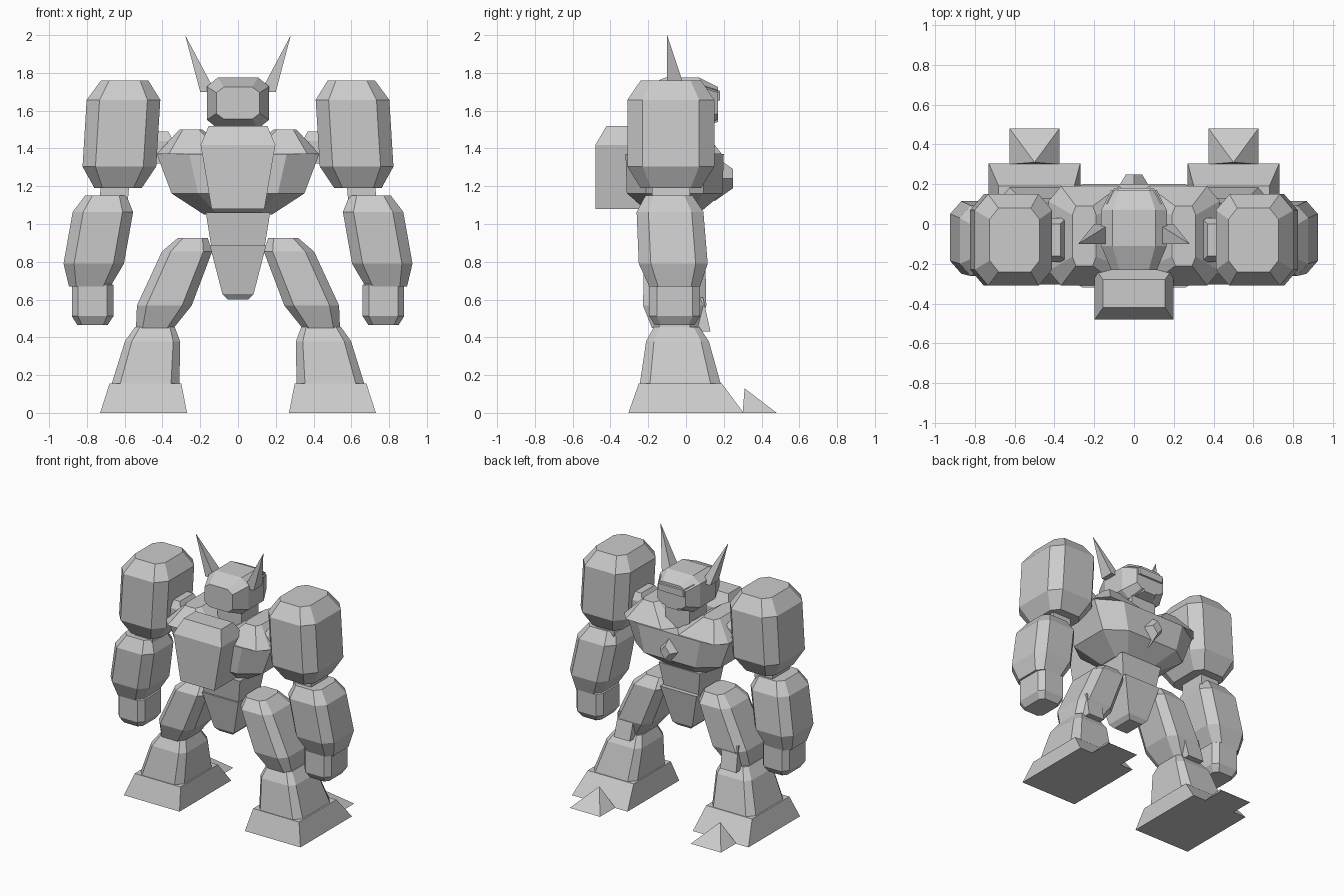
import bpy
import bmesh
from mathutils import Vector

cube = bpy.data.objects.get("Cube")
if cube:
    bpy.data.objects.remove(cube)

grey = bpy.data.materials.new("plain_grey")
grey.use_nodes = True
colour = (0.6, 0.6, 0.6, 1)
grey.diffuse_color = colour
grey.node_tree.nodes["Principled BSDF"].inputs["Base Color"].default_value = colour


def outline(width, height, cut):
    """Rectangle with its corners cut by a fraction of each half side."""
    a, b = width / 2, height / 2
    c, d = a * (1 - cut), b * (1 - cut)
    return [(c, -b), (a, -d), (a, d), (c, b), (-c, b), (-a, d), (-a, -d), (-c, -b)]


def block(name, low, high, base, crown, cut=0, caps=(0, 0), lip=0, upright=True, side=1):
    """Tapered solid between two centres; each capped end narrows by the lip."""
    low, high, base, crown = map(Vector, (low, high, base, crown))
    first, last = caps
    stations = [(0, lip if first else 0), (1, lip if last else 0)]
    if last:
        stations.insert(1, (1 - last, 0))
    if first:
        stations.insert(1, (first, 0))

    bm = bmesh.new()
    rings = []
    for t, inset in stations:
        centre = low.lerp(high, t)
        width, height = base.lerp(crown, t)
        ring = []
        for u, v in outline(width - 2 * inset, height - 2 * inset, cut):
            point = centre + Vector((u, v, 0) if upright else (u, 0, v))
            point.x *= side
            ring.append(bm.verts.new(point))
        rings.append(ring)

    for lower, upper in zip(rings, rings[1:]):
        for i in range(len(lower)):
            bm.faces.new((lower[i - 1], lower[i], upper[i], upper[i - 1]))
    bm.faces.new(rings[0])
    bm.faces.new(rings[-1])
    bmesh.ops.remove_doubles(bm, verts=bm.verts, dist=0.0001)
    bmesh.ops.recalc_face_normals(bm, faces=bm.faces)

    mesh = bpy.data.meshes.new(name)
    bm.to_mesh(mesh)
    bm.free()
    mesh.materials.append(grey)
    bpy.context.collection.objects.link(bpy.data.objects.new(name, mesh))


def pair(name, *shape, **options):
    """Build a part on the left and mirror it to the right."""
    block("left_" + name, *shape, side=1, **options)
    block("right_" + name, *shape, side=-1, **options)


point = (0, 0)

# Torso: a faceted chest with raised shoulders either side of the collar
block("chest", low=(0, -.06, 1.05), high=(0, -.06, 1.37),
      base=(.62, .5), crown=(.86, .52), cut=.4, caps=(.35, 0), lip=.13)
block("chest_keel", low=(0, .05, 1), high=(0, -.06, 1.06), base=point, crown=(.3, .2))
pair("chest_shoulder", (.22, -.06, 1.37), (.25, -.06, 1.5), (.42, .5), (.12, .3), cut=.3)
block("chest_gem", low=(0, .15, 1.24), high=(0, .25, 1.24),
      base=(.2, .24), crown=(.08, .1), cut=1, upright=False)
block("backpack", low=(0, -.35, 1.08), high=(0, -.35, 1.52),
      base=(.28, .26), crown=(.43, .26), caps=(0, .23), lip=.06)
block("waist", low=(0, -.07, .87), high=(0, -.07, 1.06), base=(.28, .25), crown=(.34, .3))
block("pelvis", low=(0, -.06, .6), high=(0, -.06, .89),
      base=(.15, .2), crown=(.3, .3), caps=(.1, 0), lip=.02)

# Head, with its axis running from back to front
block("neck", low=(0, 0, 1.3), high=(0, 0, 1.54), base=(.2, .2), crown=(.2, .2))
block("head", low=(0, -.23, 1.64), high=(0, .17, 1.64), base=(.33, .27), crown=(.33, .27),
      cut=.35, caps=(.3, .25), lip=.05, upright=False)
block("brow", low=(0, .1, 1.68), high=(0, .18, 1.68),
      base=(.28, .1), crown=(.2, .05), upright=False)
block("chin", low=(0, .1, 1.56), high=(0, .17, 1.56),
      base=(.16, .08), crown=(.1, .04), upright=False)
pair("horn", (.16, -.05, 1.7), (.28, -.1, 2), (.08, .1), point)

# Arms
pair("shoulder_joint", (.4, -.08, 1.32), (.4, -.08, 1.49), (.12, .22), (.12, .22),
     caps=(0, .3), lip=.03)
pair("shoulder_pod", (.635, -.08, 1.19), (.6, -.08, 1.76), (.39, .46), (.39, .46),
     cut=.35, caps=(.2, .18), lip=.07)
pair("elbow", (.66, -.08, 1.1), (.65, -.08, 1.22), (.15, .2), (.15, .2))
pair("forearm", (.785, -.06, .67), (.7, -.09, 1.15), (.32, .37), (.32, .35),
     cut=.35, caps=(.25, .18), lip=.05)
pair("hand", (.77, -.06, .465), (.77, -.06, .7), (.22, .27), (.22, .27),
     cut=.3, caps=(.2, .1), lip=.03)

# Legs
pair("thigh", (.44, -.06, .45), (.24, -.06, .925), (.3, .34), (.26, .32),
     cut=.35, caps=(.25, .15), lip=.05)
pair("knee", (.44, .06, .43), (.43, .05, .61), (.13, .14), (.13, .08))
pair("shin", (.49, -.03, .15), (.44, -.05, .455), (.36, .43), (.27, .3),
     cut=.25, caps=(0, .25), lip=.03)
pair("foot", (.5, 0, 0), (.49, -.03, .155), (.46, .61), (.38, .44))
pair("toe", (.5, .39, 0), (.5, .31, .13), (.25, .18), point)
